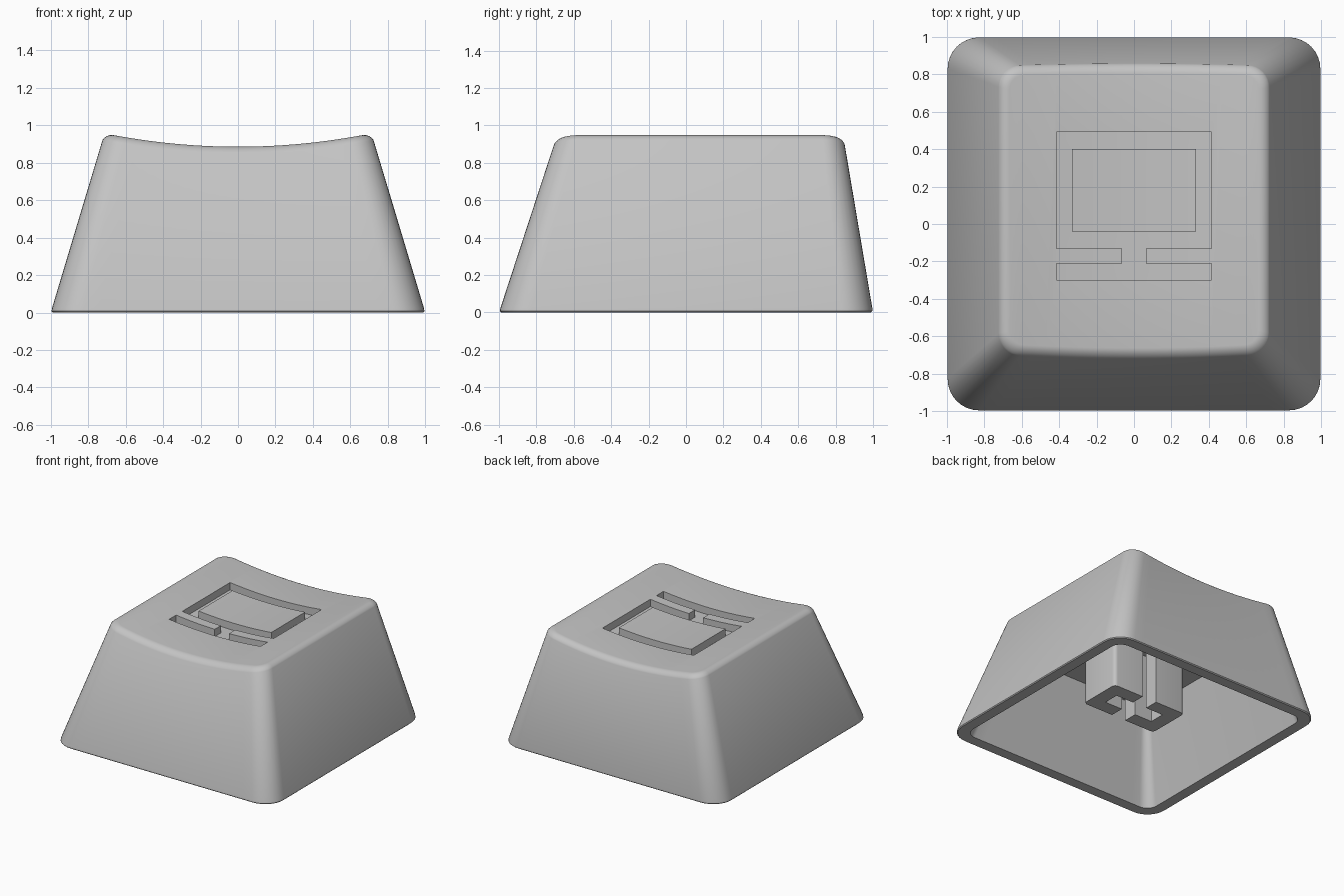
import bpy
import bmesh
from math import sin, cos, pi, radians

cube = bpy.data.objects.get("Cube")
if cube:
    bpy.data.objects.remove(cube, do_unlink=True)

grey = bpy.data.materials.new("light_grey_plastic")
grey.use_nodes = True
grey.diffuse_color = (0.55, 0.55, 0.55, 1)
grey.node_tree.nodes["Principled BSDF"].inputs["Base Color"].default_value = (0.55, 0.55, 0.55, 1)


def make_object(name, bm):
    bmesh.ops.recalc_face_normals(bm, faces=bm.faces[:])
    mesh = bpy.data.meshes.new(name)
    bm.to_mesh(mesh)
    bm.free()
    mesh.materials.append(grey)
    obj = bpy.data.objects.new(name, mesh)
    bpy.context.collection.objects.link(obj)
    return obj


def activate(obj):
    bpy.ops.object.select_all(action='DESELECT')
    obj.select_set(True)
    bpy.context.view_layer.objects.active = obj


def dish(x):
    """Height of the scooped top surface."""
    return 0.885 + 0.14 * x * x


def flat(z):
    return lambda x: z


ARC, SPAN = 8, 20


def ring(bm, inset, height):
    """Rounded-rectangle section of the tapered body; height may vary with x."""
    z = height(0.7)
    half = 1 - 0.3 * z - inset
    r = max(0.17 - 0.06 * z - inset * 0.8, 0.05)
    steps = [(-(half - r) - r * cos(a), r * (1 - sin(a)))
             for a in (i * pi / 2 / ARC for i in range(ARC + 1))]
    steps += [((half - r) * (2 * i / SPAN - 1), 0) for i in range(1, SPAN)]
    steps += [(-x, d) for x, d in reversed(steps[:ARC + 1])]
    front, back = [], []
    for x, d in steps:
        z = height(x)
        front.append(bm.verts.new((x, -1 + 0.326 * z + inset + d, z)))
        back.append(bm.verts.new((x, 1 - 0.167 * z - inset - d, z)))
    return front + back[::-1]


def cap(bm, loop):
    """Close a ring with strips running front to back."""
    for i in range(len(loop) // 2 - 1):
        bm.faces.new((loop[i], loop[i + 1], loop[-2 - i], loop[-1 - i]))


# Hollow tapered shell: inner ceiling, inner wall, rim, outer wall, rounded top
bm = bmesh.new()
loops = [ring(bm, 0.1, flat(0.7)), ring(bm, 0.1, flat(0)),
         ring(bm, 0.012, flat(0)), ring(bm, 0.003, flat(0.007)), ring(bm, 0, flat(0.022))]
FILLET = 0.05
for k in range(7):
    a = radians(15 + 75 * k / 6)
    drop = FILLET * (1 - sin(a))
    loops.append(ring(bm, FILLET * (1 - cos(a)), lambda x, d=drop: dish(x) - d))
for low, high in zip(loops, loops[1:]):
    for i in range(len(low)):
        j = (i + 1) % len(low)
        bm.faces.new((low[i], low[j], high[j], high[i]))
cap(bm, loops[0])
cap(bm, loops[-1])
shell = make_object("cap_shell", bm)

# Engraved screen symbol: frame, neck and foot cut to an even depth
xs = [-0.415, -0.33, -0.2, -0.065, 0.065, 0.2, 0.33, 0.415]
ys = [-0.3, -0.21, -0.13, -0.04, 0.4, 0.49]


def engraved(x, y):
    if y > ys[2]:
        return not (abs(x) < 0.33 and ys[3] < y < ys[4])
    return y < ys[1] or abs(x) < 0.065


bm = bmesh.new()
grid = [[bm.verts.new((x, y, dish(x) - 0.06)) for y in ys] for x in xs]
for i in range(len(xs) - 1):
    for j in range(len(ys) - 1):
        if engraved((xs[i] + xs[i + 1]) / 2, (ys[j] + ys[j + 1]) / 2):
            bm.faces.new((grid[i][j], grid[i + 1][j], grid[i + 1][j + 1], grid[i][j + 1]))
bmesh.ops.delete(bm, geom=[v for v in bm.verts if not v.link_faces], context='VERTS')
raised = bmesh.ops.extrude_face_region(bm, geom=bm.faces[:])["geom"]
for v in raised:
    if isinstance(v, bmesh.types.BMVert):
        v.co.z = 1.1
cutter = make_object("engraving_cutter", bm)
cutter.hide_render = True

activate(shell)
mod = shell.modifiers.new("engrave", 'BOOLEAN')
mod.operation = 'DIFFERENCE'
mod.solver = 'EXACT'
mod.object = cutter
bpy.ops.object.modifier_apply(modifier=mod.name)
bpy.data.objects.remove(cutter, do_unlink=True)
bpy.ops.object.shade_smooth_by_angle(angle=radians(30))

# Mounting stem: two mirrored C-shaped posts leaving a cross-shaped slot
profile = [(0.065, -0.18), (0.34, -0.18), (0.34, 0.18), (0.065, 0.18),
           (0.065, 0.065), (0.225, 0.065), (0.225, -0.065), (0.065, -0.065)]
for name, side in (("left_stem_post", 1), ("right_stem_post", -1)):
    bm = bmesh.new()
    face = bm.faces.new([bm.verts.new((side * x, y, 0.155)) for x, y in profile])
    top = bmesh.ops.extrude_face_region(bm, geom=[face])["geom"]
    for v in top:
        if isinstance(v, bmesh.types.BMVert):
            v.co.z = 0.72
    corners = [e for e in bm.edges if all(abs(v.co.x) > 0.3 for v in e.verts)
               and abs(e.verts[0].co.z - e.verts[1].co.z) > 0.1]
    bmesh.ops.bevel(bm, geom=corners, offset=0.03, segments=4, profile=0.5, affect='EDGES')
    activate(make_object(name, bm))
    bpy.ops.object.shade_smooth_by_angle(angle=radians(30))
